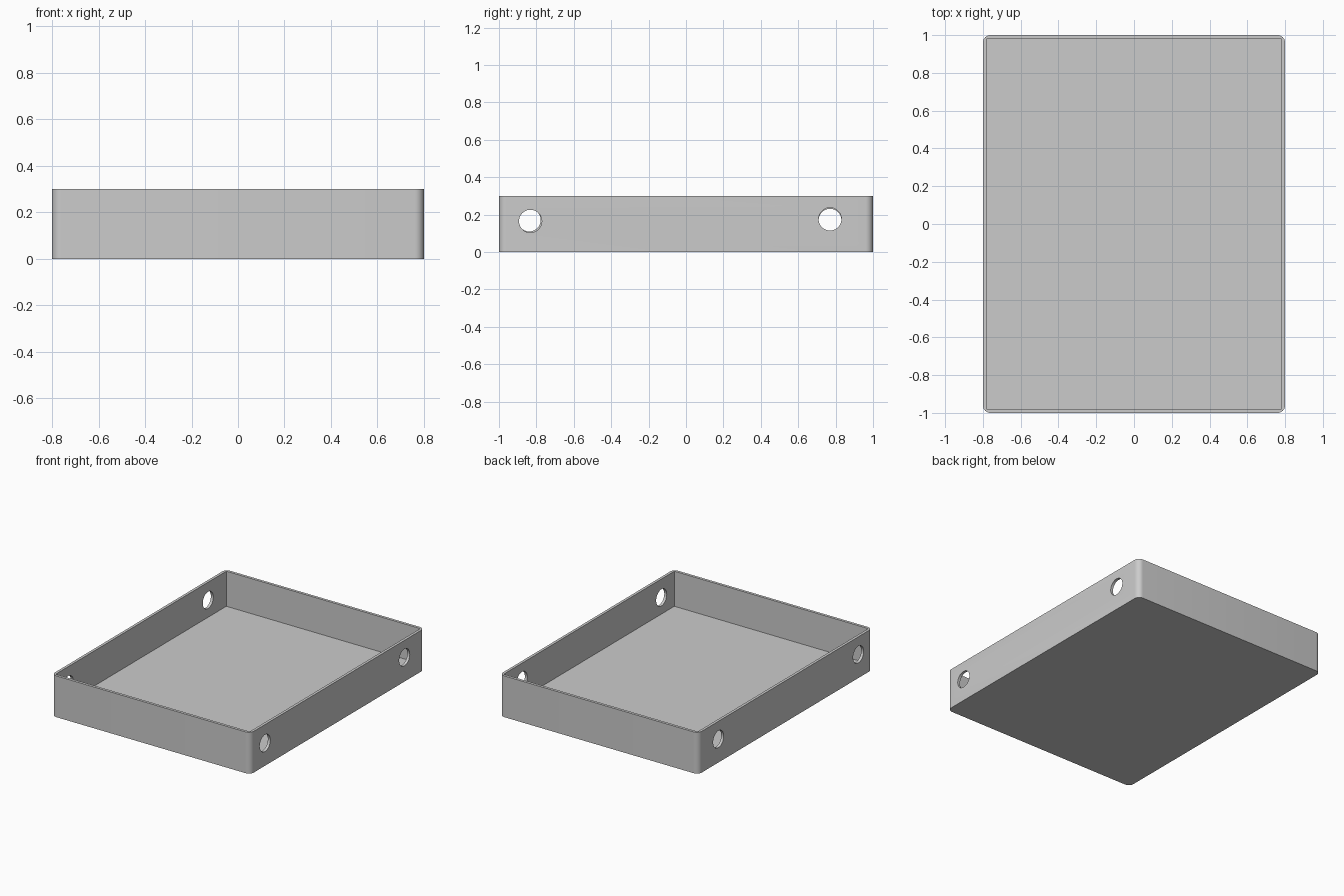
import bpy
import bmesh
from math import radians
from mathutils import Matrix, Vector

LENGTH, WIDTH, HEIGHT = 2.0, 1.6, 0.3
WALL, FLOOR, CORNER = 0.02, 0.045, 0.04
HOLE_RADIUS = 0.061

if "Cube" in bpy.data.objects:
    bpy.data.objects.remove(bpy.data.objects["Cube"], do_unlink=True)

# Plain grey material
grey = bpy.data.materials.new("light_grey")
grey.use_nodes = True
colour = (0.6, 0.6, 0.6, 1)
grey.diffuse_color = colour
grey.node_tree.nodes["Principled BSDF"].inputs["Base Color"].default_value = colour


def add_object(name, bm):
    bmesh.ops.recalc_face_normals(bm, faces=bm.faces)
    mesh = bpy.data.meshes.new(name)
    bm.to_mesh(mesh)
    bm.free()
    obj = bpy.data.objects.new(name, mesh)
    bpy.context.collection.objects.link(obj)
    mesh.materials.append(grey)
    return obj


def add_box(name, size, bottom, corner=0):
    """Box standing at a given height, with optional rounded upright edges."""
    bm = bmesh.new()
    centre = Matrix.Translation((0, 0, bottom + size[2] / 2))
    bmesh.ops.create_cube(bm, size=1, matrix=centre @ Matrix.Diagonal((*size, 1)))
    if corner:
        upright = [e for e in bm.edges
                   if abs(e.verts[0].co.z - e.verts[1].co.z) > size[2] / 2]
        bmesh.ops.bevel(bm, geom=upright, offset=corner, offset_type='OFFSET',
                        segments=8, profile=0.5, affect='EDGES')
    return add_object(name, bm)


def add_hole_cutter(name, position):
    bm = bmesh.new()
    turn = Matrix.Rotation(radians(90), 4, 'Y')
    bmesh.ops.create_cone(bm, cap_ends=True, segments=40, radius1=HOLE_RADIUS,
                          radius2=HOLE_RADIUS, depth=0.2,
                          matrix=Matrix.Translation(Vector(position)) @ turn)
    return add_object(name, bm)


def cut(target, cutter):
    mod = target.modifiers.new("cut", 'BOOLEAN')
    mod.operation = 'DIFFERENCE'
    mod.solver = 'EXACT'
    mod.object = cutter
    bpy.context.view_layer.objects.active = target
    bpy.ops.object.modifier_apply(modifier=mod.name)
    bpy.data.objects.remove(cutter, do_unlink=True)


# Tray body with rounded outer corners and a square-cornered cavity
tray = add_box("tray", (WIDTH, LENGTH, HEIGHT), 0, CORNER)
cut(tray, add_box("cavity", (WIDTH - 2 * WALL, LENGTH - 2 * WALL, HEIGHT), FLOOR))

# Two round holes through each long wall, slightly offset between sides
x = WIDTH / 2
for position in [(x, -0.832, 0.165), (x, 0.77, 0.176),
                 (-x, -0.838, 0.171), (-x, 0.77, 0.17)]:
    cut(tray, add_hole_cutter("hole_cutter", position))

# Smooth corners and holes, crisp edges elsewhere
bpy.ops.object.select_all(action='DESELECT')
tray.select_set(True)
bpy.context.view_layer.objects.active = tray
bpy.ops.object.shade_smooth_by_angle(angle=radians(30))
